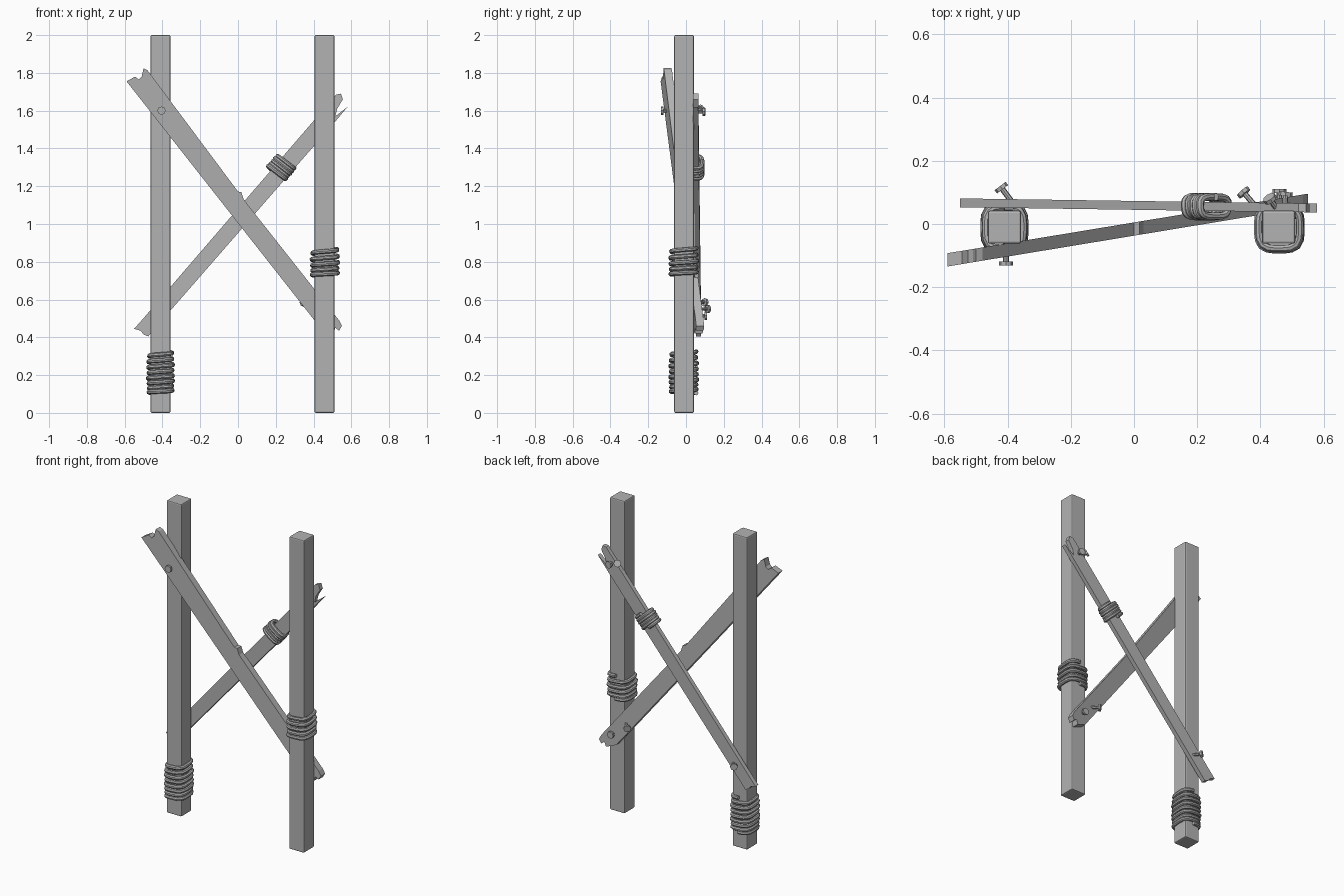
import bpy, bmesh, math
from mathutils import Vector

cube = bpy.data.objects.get("Cube")
if cube:
    bpy.data.objects.remove(cube, do_unlink=True)

grey = bpy.data.materials.new("plain grey")
grey.use_nodes = True
grey.diffuse_color = (0.45, 0.45, 0.45, 1)
grey.node_tree.nodes["Principled BSDF"].inputs["Base Color"].default_value = grey.diffuse_color


def add(name, bm):
    bmesh.ops.recalc_face_normals(bm, faces=bm.faces)
    mesh = bpy.data.meshes.new(name)
    bm.to_mesh(mesh)
    bm.free()
    mesh.materials.append(grey)
    obj = bpy.data.objects.new(name, mesh)
    bpy.context.collection.objects.link(obj)
    return obj


def post(name, x):
    bm = bmesh.new()
    bmesh.ops.create_cube(bm, size=1)
    bmesh.ops.scale(bm, vec=(0.105, 0.105, 2), verts=bm.verts)
    bmesh.ops.translate(bm, vec=(x, -0.01, 1), verts=bm.verts)
    bevel = add(name, bm).modifiers.new("worn edges", "BEVEL")
    bevel.width = 0.007
    bevel.segments = 2


def plank(name, outline, y0, slope, thick):
    """Board cut to an outline seen from the front, leaning in depth along x."""
    bm = bmesh.new()
    verts = [bm.verts.new((x, y0 + slope * x - thick / 2, z)) for x, z in outline]
    face = bm.faces.new(verts)
    side = bmesh.ops.extrude_face_region(bm, geom=[face])["geom"]
    moved = [v for v in side if isinstance(v, bmesh.types.BMVert)]
    bmesh.ops.translate(bm, vec=(0, thick, 0), verts=moved)
    bmesh.ops.triangulate(bm, faces=[f for f in bm.faces if len(f.verts) > 4])
    add(name, bm)


def nail(name, head, direction, length=0.08):
    """Flat-headed nail; direction points from the head to the tip."""
    bm = bmesh.new()
    for radius, depth, offset in ((0.022, 0.013, 0), (0.009, length, length / 2)):
        made = bmesh.ops.create_cone(bm, cap_ends=True, segments=8, radius1=radius,
                                     radius2=radius, depth=depth)["verts"]
        bmesh.ops.translate(bm, vec=(0, 0, offset), verts=made)
    obj = add(name, bm)
    obj.rotation_euler = Vector(direction).to_track_quat("Z", "Y").to_euler()
    obj.location = head


def coil(name, centre, axis, length, turns, rx, ry, tube, loosen=1.0, bulge=0.0):
    """Rope wound round a bar as a rounded-square helix."""
    axis = Vector(axis).normalized()
    across = Vector((0, 1, 0)).cross(axis)
    depth = Vector((0, 1, 0))
    steps = turns * 24
    curve = bpy.data.curves.new(name, "CURVE")
    curve.dimensions = "3D"
    curve.bevel_depth = tube
    curve.bevel_resolution = 2
    curve.use_fill_caps = True
    spline = curve.splines.new("POLY")
    spline.points.add(steps)
    for i, point in enumerate(spline.points):
        t = i / steps
        a = i / 24 * math.tau + math.pi / 2
        c, s = math.cos(a), math.sin(a)
        grow = 1 + bulge * math.sin(math.pi * t) + 0.03 * math.sin(a * 0.37)
        r = grow / (abs(c) ** 3.5 + abs(s) ** 3.5) ** (1 / 3.5)
        along = (t ** loosen - 0.5) * length
        p = Vector(centre) + across * c * r * rx + depth * s * r * ry + axis * along
        point.co = (*p, 1)
    curve.materials.append(grey)
    obj = bpy.data.objects.new(name, curve)
    bpy.context.collection.objects.link(obj)
    bpy.ops.object.select_all(action="DESELECT")
    obj.select_set(True)
    bpy.context.view_layer.objects.active = obj
    bpy.ops.object.convert(target="MESH")
    bpy.ops.object.shade_smooth_by_angle()


# Uprights
post("right_post", -0.41)
post("left_post", 0.458)

# Crossed boards with splintered ends
plank("front_brace", [(-0.59, 1.755), (-0.545, 1.78), (-0.525, 1.765), (-0.51, 1.78),
                      (-0.5, 1.825), (-0.48, 1.815), (0.0, 1.172), (0.018, 1.168),
                      (0.03, 1.13), (0.535, 0.49), (0.55, 0.46), (0.535, 0.435),
                      (0.515, 0.45), (0.505, 0.42), (0.44, 0.445)],
      -0.016, 0.165, 0.042)
plank("back_brace", [(-0.55, 0.445), (-0.515, 0.435), (-0.5, 0.415), (-0.475, 0.405),
                     (-0.455, 0.43), (0.5, 1.525), (0.58, 1.62), (0.515, 1.57),
                     (0.525, 1.61), (0.555, 1.66), (0.545, 1.69), (0.52, 1.685),
                     (0.0, 1.082), (-0.51, 0.49)],
      0.059, -0.0145, 0.028)

# Nails
nail("front_nail", (-0.405, -0.125, 1.6), (0, 1, 0))
nail("bent_low_nail", (-0.42, 0.115, 0.55), (0.6, -0.8, 0))
nail("low_nail", (0.46, 0.105, 0.515), (0, -1, 0))
nail("tilted_low_nail", (0.347, 0.1, 0.585), (0.6, -0.7, 0.15))
nail("high_nail", (0.48, 0.095, 1.595), (-0.1, -1, 0))
nail("tilted_high_nail", (0.43, 0.08, 1.61), (0.5, -0.7, -0.4), 0.06)

# Rope windings
coil("right_post_rope", (-0.41, -0.012, 0.215), (0, 0, 1), 0.22, 8, 0.06, 0.065, 0.012, 1.15, 0.06)
coil("left_post_rope", (0.46, -0.012, 0.8), (0, 0, 1), 0.145, 5, 0.066, 0.067, 0.012, 1.25, 0.02)
coil("back_brace_rope", (0.23, 0.055, 1.3), (0.65, 0, 0.76), 0.09, 5, 0.055, 0.031, 0.012)
